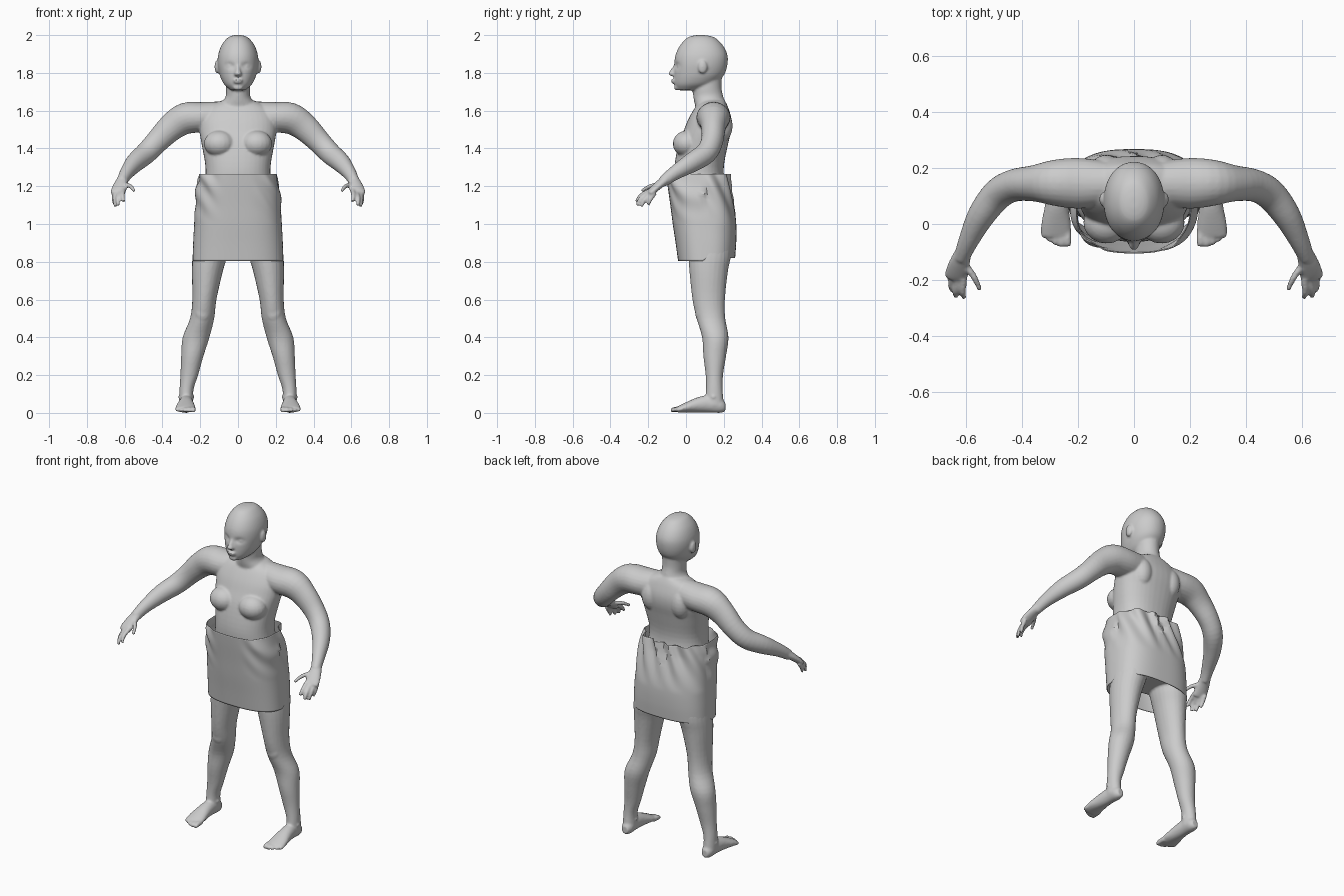
import bpy, bmesh, math
from mathutils import Vector, Matrix

X, Y, Z = Vector((1, 0, 0)), Vector((0, 1, 0)), Vector((0, 0, 1))


def spline(pts, sub):
    """Catmull-Rom interpolation of tuples of any length."""
    out = []
    for i in range(len(pts) - 1):
        p0, p1 = pts[max(i - 1, 0)], pts[i]
        p2, p3 = pts[i + 1], pts[min(i + 2, len(pts) - 1)]
        for k in range(sub):
            t = k / sub
            out.append([0.5 * (2 * b + (c - a) * t + (2 * a - 5 * b + 4 * c - d) * t * t
                               + (3 * b - a - 3 * c + d) * t ** 3)
                        for a, b, c, d in zip(p0, p1, p2, p3)])
    return out + [list(pts[-1])]


def loft(bm, pts, axes=None, seg=24, sub=4, p=2.0, cap=True, side=1):
    """Skin ellipse rings (x, y, z, ru, rv); axes None follows the path."""
    rows = spline(pts, sub)
    cen = [Vector(r[:3]) for r in rows]
    rings = []
    for i, r in enumerate(rows):
        if axes:
            u, v = axes
        else:
            t = (cen[min(i + 1, len(cen) - 1)] - cen[max(i - 1, 0)]).normalized()
            u = t.cross(Z).normalized()
            v = t.cross(u)
        ring = []
        for k in range(seg):
            a = 2 * math.pi * k / seg
            c, s = math.cos(a), math.sin(a)
            co = (cen[i] + u * r[3] * math.copysign(abs(c) ** (2 / p), c)
                  + v * r[4] * math.copysign(abs(s) ** (2 / p), s))
            ring.append(bm.verts.new((co.x * side, co.y, co.z)))
        rings.append(ring)
    faces = [bm.faces.new((a[k], a[(k + 1) % seg], b[(k + 1) % seg], b[k]))
             for a, b in zip(rings, rings[1:]) for k in range(seg)]
    if cap:
        faces += [bm.faces.new(rings[0]), bm.faces.new(rings[-1])]
    bmesh.ops.recalc_face_normals(bm, faces=faces)
    return [v for ring in rings for v in ring]


def blob(bm, c, r):
    bmesh.ops.create_uvsphere(bm, u_segments=20, v_segments=12, radius=1,
                              matrix=Matrix.Translation(c) @ Matrix.Diagonal((*r, 1)))


def slab(z, y0, y1, rx):
    """Horizontal ring given by its front and back limits."""
    return (0, (y0 + y1) / 2, z, rx, (y1 - y0) / 2)


def finish(name, bm):
    me = bpy.data.meshes.new(name)
    bm.to_mesh(me)
    bm.free()
    ob = bpy.data.objects.new(name, me)
    bpy.context.collection.objects.link(ob)
    bpy.context.view_layer.objects.active = ob
    ob.select_set(True)
    bpy.ops.object.shade_smooth_by_angle(angle=math.radians(40))
    ob.select_set(False)
    return ob


body = bmesh.new()

# torso and pelvis
loft(body, [slab(*r) for r in [
    (1.655, .08, .205, .08), (1.62, .05, .222, .16), (1.56, .015, .24, .2),
    (1.5, -.01, .24, .205), (1.42, -.04, .222, .192), (1.3, -.062, .2, .172),
    (1.2, -.06, .21, .18), (1.05, -.04, .25, .215), (.95, -.01, .25, .205),
    (.86, .03, .23, .13)]], (X, Y), 40, 4, 2.3)

# neck
loft(body, [(0, .125, 1.8, .066, .066), (0, .113, 1.72, .064, .075),
            (0, .12, 1.665, .07, .08), (0, .135, 1.6, .13, .08)], (X, Y))

# head with dented eye sockets
head = loft(body, [slab(*r) for r in [
    (2.0, .055, .1, .018), (1.988, .01, .15, .052), (1.95, -.028, .192, .085),
    (1.9, -.054, .218, .104), (1.85, -.062, .22, .108), (1.8, -.064, .207, .1),
    (1.765, -.064, .18, .088), (1.735, -.06, .14, .07), (1.708, -.045, .07, .038)]],
    (X, Y), 48, 6, 2.1)
for v in head:
    if v.co.y < .05:
        d = ((abs(v.co.x) - .042) / .022) ** 2 + ((v.co.z - 1.838) / .014) ** 2
        v.co.y += .014 * math.exp(-d)

# nose, lips and chin
loft(body, [(0, -.05, 1.845, .009, .012), (0, -.067, 1.815, .012, .015),
            (0, -.073, 1.793, .02, .02), (0, -.06, 1.782, .015, .012)], (X, Y), 16)
blob(body, (0, -.067, 1.761), (.027, .013, .006))
blob(body, (0, -.065, 1.75), (.022, .014, .007))
blob(body, (0, -.047, 1.723), (.028, .017, .016))

for s in (-1, 1):
    # eyes, ears, chest and shoulder blades
    blob(body, (s * .042, -.034, 1.836), (.018, .013, .009))
    blob(body, (s * .11, .088, 1.832), (.014, .025, .036))
    blob(body, (s * .098, .005, 1.425), (.083, .075, .07))
    blob(body, (s * .1, .185, 1.52), (.06, .062, .09))

    # arm
    loft(body, [(.07, .145, 1.57, .075, .08), (.19, .145, 1.565, .09, .08),
                (.28, .147, 1.558, .083, .083), (.355, .145, 1.51, .065, .073),
                (.43, .137, 1.435, .058, .062), (.487, .105, 1.375, .056, .058),
                (.545, .03, 1.325, .049, .052), (.59, -.06, 1.27, .036, .038),
                (.615, -.12, 1.225, .028, .03)], side=s)

    # palm, fingers and thumb
    loft(body, [(.608, -.1, 1.24, .029, .027), (.622, -.14, 1.21, .037, .022),
                (.633, -.18, 1.175, .042, .018), (.636, -.195, 1.16, .036, .014)], side=s)
    for base, mid, tip in [
            ((.608, -.195, 1.175), (.61, -.24, 1.15), (.606, -.263, 1.118)),
            ((.628, -.195, 1.165), (.636, -.24, 1.135), (.634, -.26, 1.098)),
            ((.645, -.185, 1.16), (.652, -.22, 1.125), (.648, -.237, 1.092)),
            ((.655, -.165, 1.165), (.658, -.188, 1.13), (.652, -.2, 1.1)),
            ((.605, -.14, 1.21), (.57, -.19, 1.2), (.549, -.235, 1.175))]:
        loft(body, [(*base, .013, .013), (*mid, .0115, .0115), (*tip, .009, .009)],
             seg=12, side=s)

    # leg
    loft(body, [(.115, .115, 1.02, .1, .125), (.145, .125, .85, .094, .115),
                (.162, .12, .75, .082, .102), (.178, .12, .6, .064, .086),
                (.19, .132, .5, .064, .076), (.222, .155, .4, .071, .07),
                (.242, .152, .3, .059, .06), (.258, .15, .2, .047, .046),
                (.273, .15, .12, .037, .044), (.274, .15, .04, .038, .052)],
         (X, Y), side=s)

    # kneecap and ankle bones
    blob(body, (s * .188, .075, .53), (.04, .026, .05))
    blob(body, (s * .274, .145, .085), (.044, .02, .02))

    # foot and toes
    loft(body, [(.272, .208, .032, .02, .024), (.273, .18, .04, .034, .04),
                (.274, .12, .048, .037, .046), (.276, .06, .042, .043, .04),
                (.278, 0, .029, .053, .027), (.278, -.045, .018, .053, .016)],
         (X, Z), side=s)
    for i, tip in enumerate((-.08, -.082, -.075, -.064, -.05)):
        x, r = .237 + .0215 * i, .0145 - .0012 * i
        loft(body, [(x, -.02, .02, r, r), (x, tip + .02, .018, r, r),
                    (x, tip, .013, r * .75, r * .75)], (X, Z), 12, side=s)

# fuse all body parts into one skin
figure = finish("body", body)
rm = figure.modifiers.new("fuse", 'REMESH')
rm.mode = 'VOXEL'
rm.voxel_size = .0065
rm.use_smooth_shade = True
sm = figure.modifiers.new("blend", 'SMOOTH')
sm.factor, sm.iterations = .5, 4

# wrap skirt, open at both ends
cloth = bmesh.new()
verts = loft(cloth, [slab(*r) for r in [
    (1.265, -.105, .235, .203), (1.2, -.097, .24, .22), (1.1, -.083, .255, .227),
    (1.0, -.07, .266, .232), (.9, -.055, .266, .237), (.805, -.042, .26, .24)]],
    (X, Y), 96, 7, 2.7, cap=False)
for v in verts:
    c = v.co
    a = math.atan2(c.y - .085, c.x)
    out = Vector((math.cos(a), math.sin(a), 0))
    high = min(max((c.z - 1.0) / .2, 0), 1)
    if c.y > .1:
        # gathered back below the waistband
        c += out * high * (.012 * math.sin(11 * a + 25 * c.z) - .008)
        c.z += .015 * min(max((.95 - c.z) / .15, 0), 1)
    else:
        # diagonal creases towards the hips
        edge = min(max((abs(c.x) - .08) / .08, 0), 1)
        c += out * edge * high * .007 * math.sin(60 * c.x + 45 * c.z)
skirt = finish("skirt", cloth)
so = skirt.modifiers.new("thickness", 'SOLIDIFY')
so.thickness = .004
